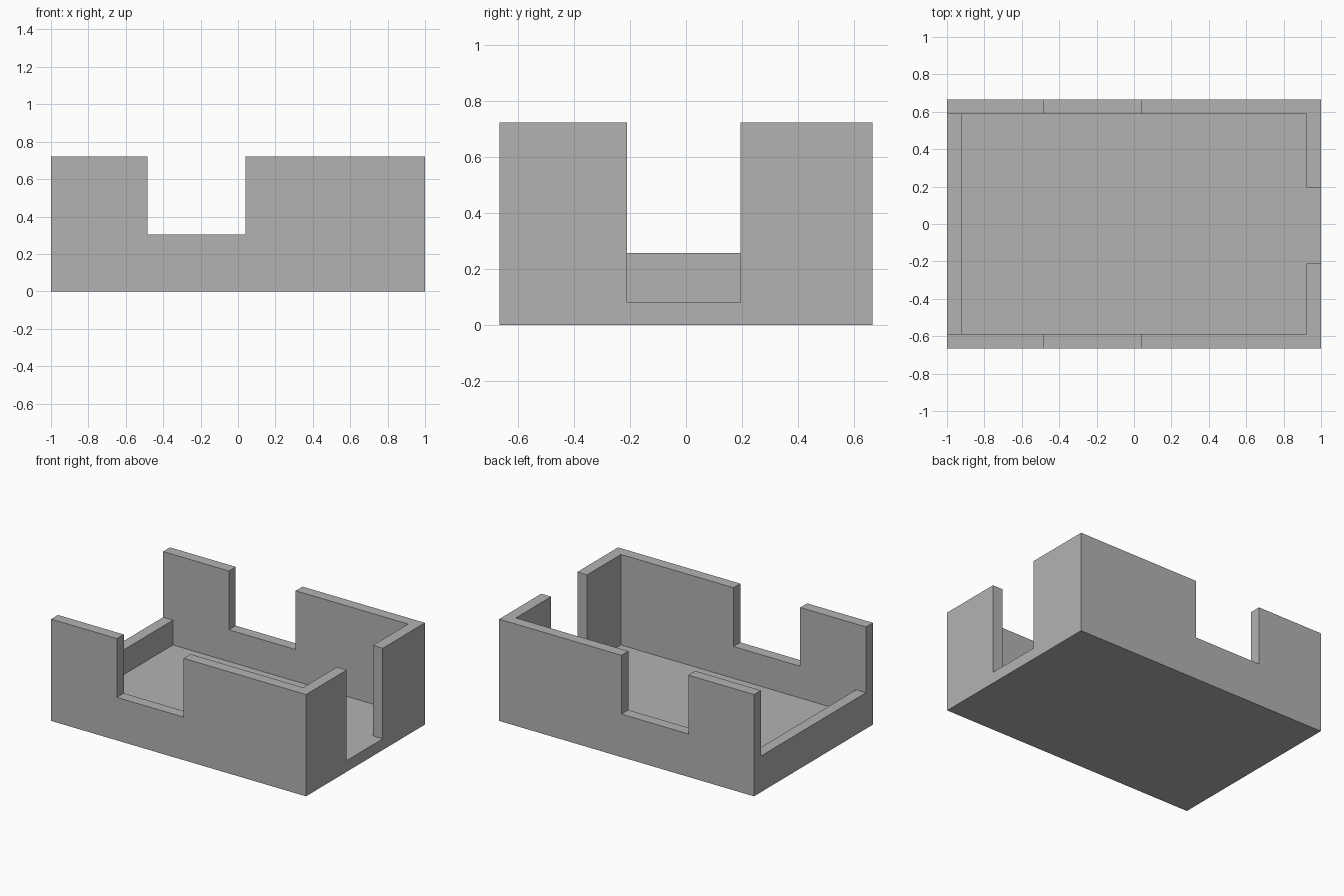
import bpy
import bmesh
import math

cube = bpy.data.objects.get("Cube")
if cube:
    bpy.data.objects.remove(cube, do_unlink=True)

LENGTH, DEPTH, HEIGHT = 1.0, 0.666, 0.722   # half length, half depth, full height
WALL, FLOOR = 0.077, 0.08
IN_X, IN_Y = LENGTH - WALL, DEPTH - WALL
OVER = 0.1                                  # how far cutters overshoot the shell

grey = bpy.data.materials.new("plain_grey")
grey.use_nodes = True
colour = (0.45, 0.45, 0.45, 1)
grey.diffuse_color = colour
grey.node_tree.nodes["Principled BSDF"].inputs["Base Color"].default_value = colour


def box(name, x, y, z):
    """Axis-aligned box from three (low, high) ranges."""
    bm = bmesh.new()
    bmesh.ops.create_cube(bm, size=1)
    for v in bm.verts:
        v.co = [r[0] if c < 0 else r[1] for c, r in zip(v.co, (x, y, z))]
    mesh = bpy.data.meshes.new(name)
    bm.to_mesh(mesh)
    bm.free()
    mesh.materials.append(grey)
    obj = bpy.data.objects.new(name, mesh)
    bpy.context.collection.objects.link(obj)
    return obj


# Solid block that becomes the open tray
tray = box("open_tray", (-LENGTH, LENGTH), (-DEPTH, DEPTH), (0, HEIGHT))
top = HEIGHT + OVER

cutters = [
    # Inner hollow
    box("hollow_cutter", (-IN_X, IN_X), (-IN_Y, IN_Y), (FLOOR, top)),
    # Matching notches in the front and back walls
    box("side_notch_cutter", (-0.484, 0.04), (-DEPTH - OVER, DEPTH + OVER), (0.305, top)),
    # Doorway in one end wall, down to the floor
    box("doorway_cutter", (IN_X - OVER, LENGTH + OVER), (-0.21, 0.194), (FLOOR, top)),
    # Lowered opposite end wall
    box("low_end_cutter", (-LENGTH - OVER, -IN_X + OVER), (-IN_Y, IN_Y), (0.256, top)),
]

for cutter in cutters:
    cutter.hide_render = True
    mod = tray.modifiers.new(cutter.name, "BOOLEAN")
    mod.operation = "DIFFERENCE"
    mod.solver = "EXACT"
    mod.object = cutter

# Bake the cuts, merge flat faces and discard the cutters
bpy.context.view_layer.update()
graph = bpy.context.evaluated_depsgraph_get()
result = bpy.data.meshes.new_from_object(tray.evaluated_get(graph))
tray.modifiers.clear()
tray.data = result
for cutter in cutters:
    bpy.data.objects.remove(cutter, do_unlink=True)

bm = bmesh.new()
bm.from_mesh(result)
bmesh.ops.remove_doubles(bm, verts=bm.verts, dist=0.0001)
bmesh.ops.dissolve_limit(bm, angle_limit=math.radians(1), verts=bm.verts, edges=bm.edges)
bm.to_mesh(result)
bm.free()
result.name = "open_tray"
